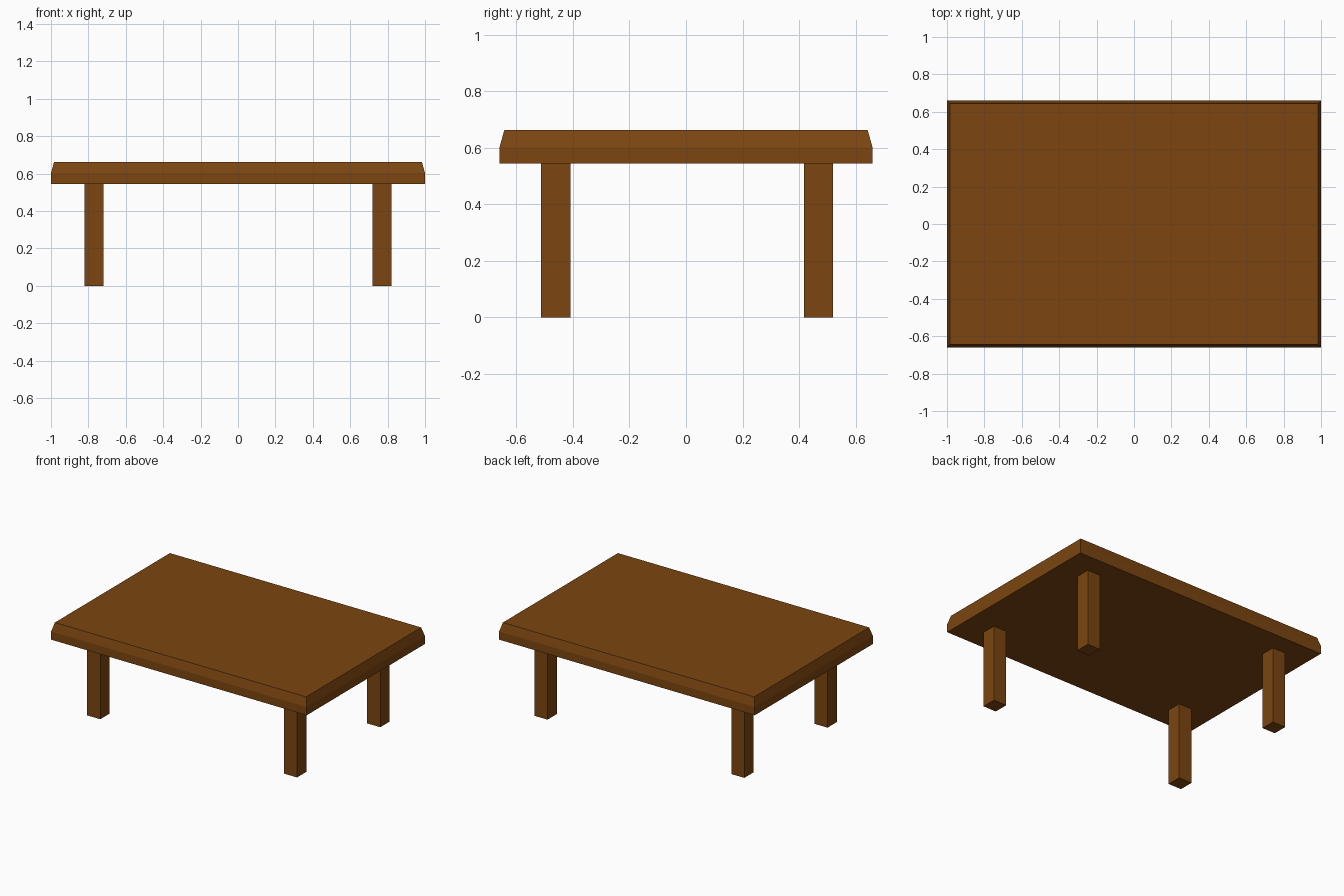
import bpy, bmesh
from mathutils import Vector

if "Cube" in bpy.data.objects:
    bpy.data.objects.remove(bpy.data.objects["Cube"])

wood = bpy.data.materials.new("brown wood")
wood.diffuse_color = (0.2, 0.06, 0.005, 1.0)
wood.use_nodes = True
wood.node_tree.nodes["Principled BSDF"].inputs["Base Color"].default_value = wood.diffuse_color


def box(name, center, size, edit=None):
    """Box with the wood material; edit(bm) may reshape it."""
    bm = bmesh.new()
    bmesh.ops.create_cube(bm, size=1.0)
    bmesh.ops.scale(bm, vec=Vector(size), verts=bm.verts)
    bmesh.ops.translate(bm, vec=Vector(center), verts=bm.verts)
    if edit:
        edit(bm)
    mesh = bpy.data.meshes.new(name)
    bm.to_mesh(mesh)
    bm.free()
    mesh.materials.append(wood)
    obj = bpy.data.objects.new(name, mesh)
    bpy.context.collection.objects.link(obj)
    return obj


BOTTOM, RIM, TOP = 0.544, 0.602, 0.663   # tabletop heights
INSET = 0.017                            # sloped upper edge


def slope_upper_edge(bm):
    # Extrude the top face of the slab upward and draw it in
    top = max(bm.faces, key=lambda f: f.calc_center_median().z)
    new = bmesh.ops.extrude_discrete_faces(bm, faces=[top])["faces"][0]
    for v in new.verts:
        v.co.x -= INSET if v.co.x > 0 else -INSET
        v.co.y -= INSET if v.co.y > 0 else -INSET
        v.co.z = TOP


# Tabletop
box("tabletop", (0, 0, (BOTTOM + RIM) / 2), (2.0, 1.32, RIM - BOTTOM), slope_upper_edge)

# Legs, the back pair set very slightly further out
for row, y in (("front", -0.461), ("back", 0.469)):
    for side, x in (("left", -0.77), ("right", 0.77)):
        box(f"{row}_{side}_leg", (x, y, BOTTOM / 2), (0.102, 0.103, BOTTOM))
